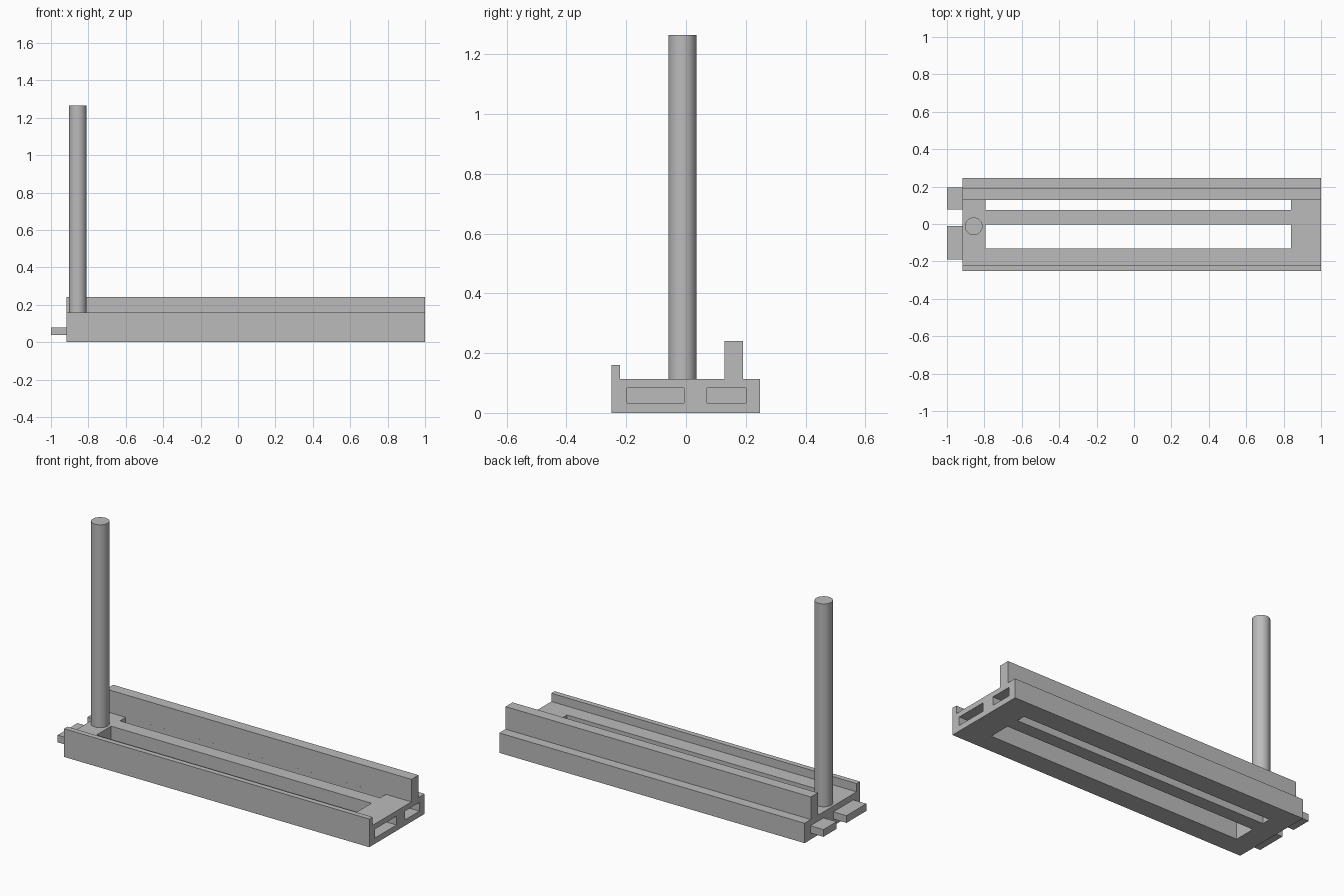
import bpy
import bmesh
import math

cube = bpy.data.objects.get("Cube")
if cube:
    bpy.data.objects.remove(cube, do_unlink=True)

grey = bpy.data.materials.new("plain grey")
grey.use_nodes = True
colour = (0.5, 0.5, 0.5, 1)
grey.diffuse_color = colour
grey.node_tree.nodes["Principled BSDF"].inputs["Base Color"].default_value = colour


def add_object(name, bm):
    bmesh.ops.recalc_face_normals(bm, faces=bm.faces)
    mesh = bpy.data.meshes.new(name)
    bm.to_mesh(mesh)
    bm.free()
    mesh.materials.append(grey)
    obj = bpy.data.objects.new(name, mesh)
    bpy.context.collection.objects.link(obj)
    return obj


def box(name, x, y, z):
    bm = bmesh.new()
    bmesh.ops.create_cube(bm, size=1)
    for v in bm.verts:
        v.co = [r[0] if c < 0 else r[1] for c, r in zip(v.co, (x, y, z))]
    return add_object(name, bm)


LEFT_END, RIGHT_END, DECK = 1.0, -0.918, 0.113

# Tray: cross-section with front lip and tall back rail, extruded along x
profile = [(-0.25, 0), (0.247, 0), (0.247, DECK), (0.191, DECK), (0.191, 0.241),
           (0.128, 0.241), (0.128, DECK), (-0.22, DECK), (-0.22, 0.16), (-0.25, 0.16)]
bm = bmesh.new()
section = bm.faces.new([bm.verts.new((RIGHT_END, y, z)) for y, z in profile])
extruded = bmesh.ops.extrude_face_region(bm, geom=[section])["geom"]
bmesh.ops.translate(bm, vec=(LEFT_END - RIGHT_END, 0, 0),
                    verts=[g for g in extruded if isinstance(g, bmesh.types.BMVert)])
# Close the starting end if the extrusion consumed it
bmesh.ops.holes_fill(bm, edges=[e for e in bm.edges if e.is_boundary])
tray = add_object("tray", bm)

# Long slots through the deck, and sockets in the left end
cutters = [
    box("front_slot_cutter", (-0.795, 0.84), (-0.132, -0.003), (-0.1, 0.2)),
    box("back_slot_cutter", (-0.795, 0.84), (0.076, 0.13), (-0.1, 0.2)),
    box("front_socket_cutter", (0.9, 1.1), (-0.197, -0.006), (0.033, 0.083)),
    box("back_socket_cutter", (0.9, 1.1), (0.07, 0.2), (0.033, 0.083)),
]
# Keep the back slot flush with the inner face of the rail
for v in cutters[1].data.vertices:
    v.co.y = min(v.co.y, 0.1279)
for cutter in cutters:
    cutter.hide_render = True
    cutter.hide_set(True)
    cut = tray.modifiers.new(cutter.name, "BOOLEAN")
    cut.operation = "DIFFERENCE"
    cut.solver = "EXACT"
    cut.object = cutter

# Connecting tabs on the right end, matching the sockets
box("front_tab", (-1.0, RIGHT_END), (-0.19, -0.012), (0.038, 0.079))
box("back_tab", (-1.0, RIGHT_END), (0.077, 0.195), (0.038, 0.079))

# Upright post
bm = bmesh.new()
bmesh.ops.create_cone(bm, cap_ends=True, segments=64, radius1=0.047, radius2=0.047,
                      depth=1.265 - DECK)
bmesh.ops.translate(bm, verts=bm.verts, vec=(-0.857, -0.012, (1.265 + DECK) / 2))
post = add_object("post", bm)
bpy.context.view_layer.objects.active = post
post.select_set(True)
bpy.ops.object.shade_smooth_by_angle(angle=math.radians(30))
